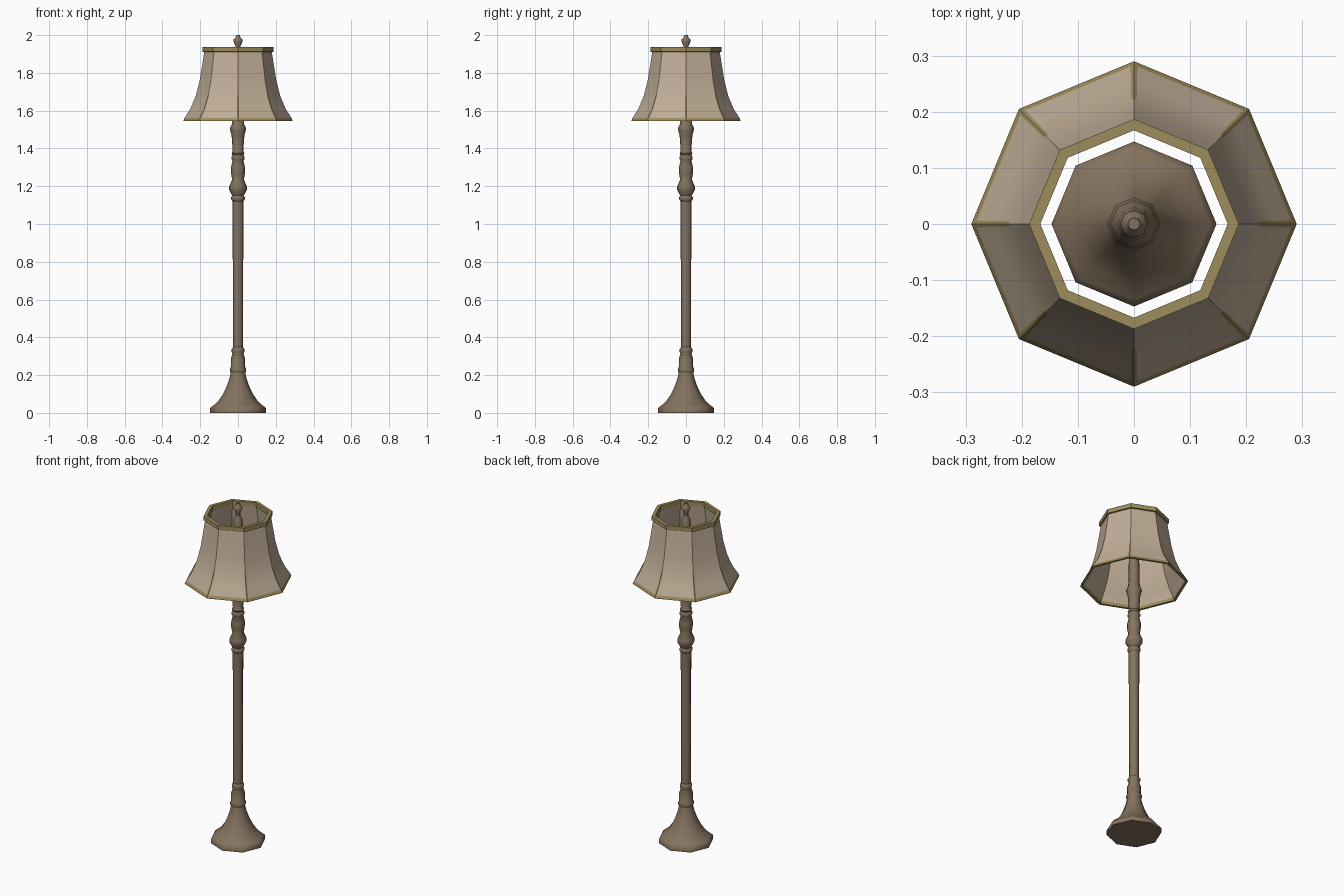
import bpy, bmesh, math

if "Cube" in bpy.data.objects:
    bpy.data.objects.remove(bpy.data.objects["Cube"])

def mat(name, c):
    m = bpy.data.materials.new(name)
    m.diffuse_color = (*c, 1)
    m.use_nodes = True
    m.node_tree.nodes["Principled BSDF"].inputs["Base Color"].default_value = m.diffuse_color
    return m

BROWN = mat("aged_wood", (0.235, 0.17, 0.112))
CREAM = mat("cream_fabric", (0.53, 0.42, 0.31))
GOLD = mat("gold_trim", (0.34, 0.265, 0.105))
SIDES = 8

def corner(i, r, z):
    a = 2 * math.pi * i / SIDES
    return (r * math.cos(a), r * math.sin(a), z)

def finish(name, bm, mats, angle):
    bmesh.ops.remove_doubles(bm, verts=bm.verts, dist=1e-5)
    bmesh.ops.recalc_face_normals(bm, faces=bm.faces)
    me = bpy.data.meshes.new(name)
    bm.to_mesh(me)
    bm.free()
    for m in mats:
        me.materials.append(m)
    ob = bpy.data.objects.new(name, me)
    bpy.context.collection.objects.link(ob)
    bpy.ops.object.select_all(action='DESELECT')
    ob.select_set(True)
    bpy.context.view_layer.objects.active = ob
    bpy.ops.object.shade_smooth_by_angle(angle=math.radians(angle))
    return ob

def turned(name, profile, angle=50):
    """Closed eight-sided turning from (radius, height) pairs."""
    bm = bmesh.new()
    rings = [[bm.verts.new(corner(i, r, z)) for i in range(SIDES)] for r, z in profile]
    for a, b in zip(rings, rings[1:]):
        for i in range(SIDES):
            j = (i + 1) % SIDES
            bm.faces.new((a[i], a[j], b[j], b[i]))
    bm.faces.new(rings[0][::-1])
    bm.faces.new(rings[-1])
    return finish(name, bm, [BROWN], angle)

# flared foot
turned("base", [(0.147, 0), (0.147, 0.026), (0.135, 0.036), (0.108, 0.058), (0.082, 0.095),
                (0.060, 0.14), (0.046, 0.18), (0.038, 0.215)])
# turned collar above the foot
turned("lower_collar", [(0.036, 0.205), (0.043, 0.222), (0.043, 0.235), (0.037, 0.245), (0.037, 0.29),
                        (0.029, 0.315), (0.034, 0.325), (0.034, 0.338), (0.026, 0.348)])
# long column
turned("column", [(0.026, 0.34), (0.029, 1.13)])
# turned upper baluster
turned("upper_baluster", [(0.029, 1.12), (0.036, 1.13), (0.036, 1.142), (0.030, 1.15),
                          (0.047, 1.18), (0.047, 1.198), (0.031, 1.235), (0.037, 1.27),
                          (0.037, 1.30), (0.029, 1.335), (0.035, 1.345), (0.035, 1.355),
                          (0.028, 1.365), (0.034, 1.375), (0.028, 1.385), (0.034, 1.47),
                          (0.042, 1.497), (0.042, 1.508), (0.032, 1.53), (0.030, 1.56)])
# stem hidden by the shade
turned("upper_stem", [(0.030, 1.55), (0.025, 1.90), (0.012, 1.925)])
# finial
turned("finial", [(0.012, 1.92), (0.013, 1.942), (0.025, 1.968), (0.023, 1.978),
                  (0.013, 1.986), (0.011, 2.0)])

# shade: closed wall profile, outside upward then inside downward
wall = [(0.290, 1.545), (0.283, 1.562), (0.252, 1.61), (0.223, 1.68), (0.203, 1.76),
        (0.190, 1.84), (0.179, 1.910), (0.187, 1.912), (0.187, 1.937), (0.167, 1.937),
        (0.167, 1.912), (0.173, 1.910), (0.184, 1.84), (0.197, 1.76), (0.217, 1.68),
        (0.246, 1.61), (0.274, 1.562), (0.276, 1.545)]
OUTER = 6
cuts = [0, 0.03, 0.97, 1]   # narrow trim strips beside each panel seam
bm = bmesh.new()
for i in range(SIDES):
    grid = []
    for r, z in wall:
        a, b = corner(i, r, z), corner(i + 1, r, z)
        grid.append([bm.verts.new([p + (q - p) * t for p, q in zip(a, b)]) for t in cuts])
    for k in range(len(wall)):
        n = (k + 1) % len(wall)
        zm = (wall[k][1] + wall[n][1]) / 2
        for c in range(3):
            f = bm.faces.new((grid[k][c], grid[k][c + 1], grid[n][c + 1], grid[n][c]))
            seam = c != 1 and k < OUTER and zm < 1.65
            f.material_index = 1 if zm < 1.565 or zm > 1.9 or seam else 0
finish("shade", bm, [CREAM, GOLD], 30)
